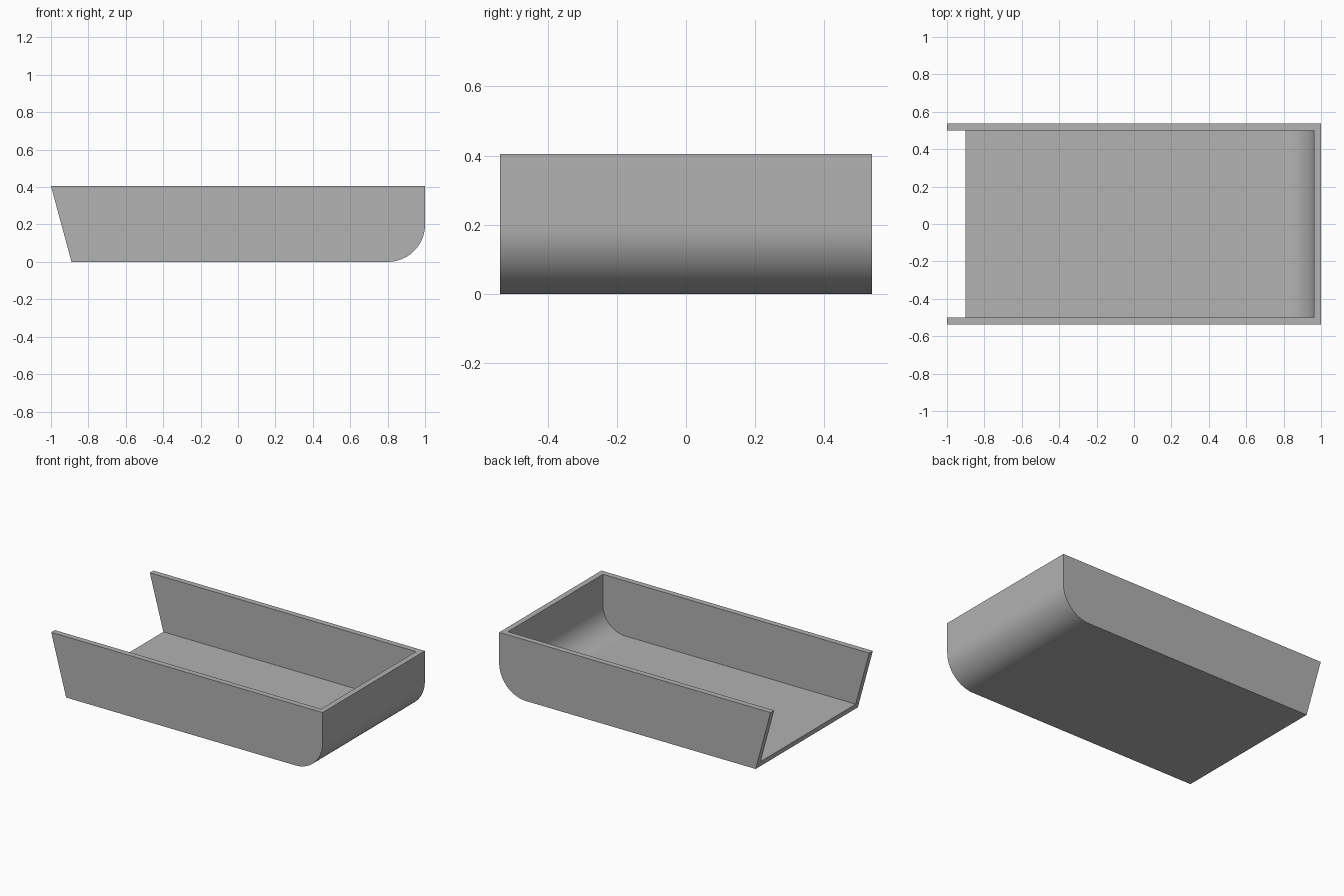
import bpy, bmesh
from math import sin, cos, pi

if "Cube" in bpy.data.objects:
    bpy.data.objects.remove(bpy.data.objects["Cube"], do_unlink=True)

TOP, WALL, RADIUS = 0.405, 0.038, 0.2
HALF_WIDTH = 0.538
STEPS = 24

grey = bpy.data.materials.new("plain grey")
grey.use_nodes = True
colour = (0.445, 0.445, 0.445, 1)
grey.diffuse_color = colour
grey.node_tree.nodes["Principled BSDF"].inputs["Base Color"].default_value = colour


def rounded_profile(inset, bottom_left, top_left, top):
    """Side outline with one rounded lower corner, offset inwards by inset."""
    cx, r = 1 - RADIUS, RADIUS - inset
    angles = [pi / 2 * i / STEPS for i in range(STEPS + 1)]
    arc = [(cx + r * sin(a), RADIUS - r * cos(a)) for a in angles]
    return [(bottom_left, inset)] + arc + [(1 - inset, top), (top_left, top)]


def extrude_profile(name, outline, half_width):
    bm = bmesh.new()
    face = bm.faces.new([bm.verts.new((x, -half_width, z)) for x, z in outline])
    new = bmesh.ops.extrude_face_region(bm, geom=[face])["geom"]
    verts = [v for v in new if isinstance(v, bmesh.types.BMVert)]
    bmesh.ops.translate(bm, verts=verts, vec=(0, 2 * half_width, 0))
    bmesh.ops.recalc_face_normals(bm, faces=bm.faces)
    mesh = bpy.data.meshes.new(name)
    bm.to_mesh(mesh)
    bm.free()
    mesh.materials.append(grey)
    obj = bpy.data.objects.new(name, mesh)
    bpy.context.collection.objects.link(obj)
    return obj


# Tray body with a slanted open end and a rounded closed end
tray = extrude_profile("open_tray", rounded_profile(0, -0.89, -1, TOP), HALF_WIDTH)

# Cavity, running out through the top and the slanted end
cavity = extrude_profile("cavity_cutter", rounded_profile(WALL, -1.5, -1.5, 1),
                         HALF_WIDTH - WALL)
cavity.hide_render = True

cut = tray.modifiers.new("hollow", 'BOOLEAN')
cut.operation = 'DIFFERENCE'
cut.solver = 'EXACT'
cut.object = cavity
bpy.ops.object.select_all(action='DESELECT')
tray.select_set(True)
bpy.context.view_layer.objects.active = tray
bpy.ops.object.modifier_apply(modifier=cut.name)
bpy.data.objects.remove(cavity, do_unlink=True)

# Smooth the bend, keep the rims and corners crisp
bpy.ops.object.shade_smooth_by_angle(angle=pi / 6)
